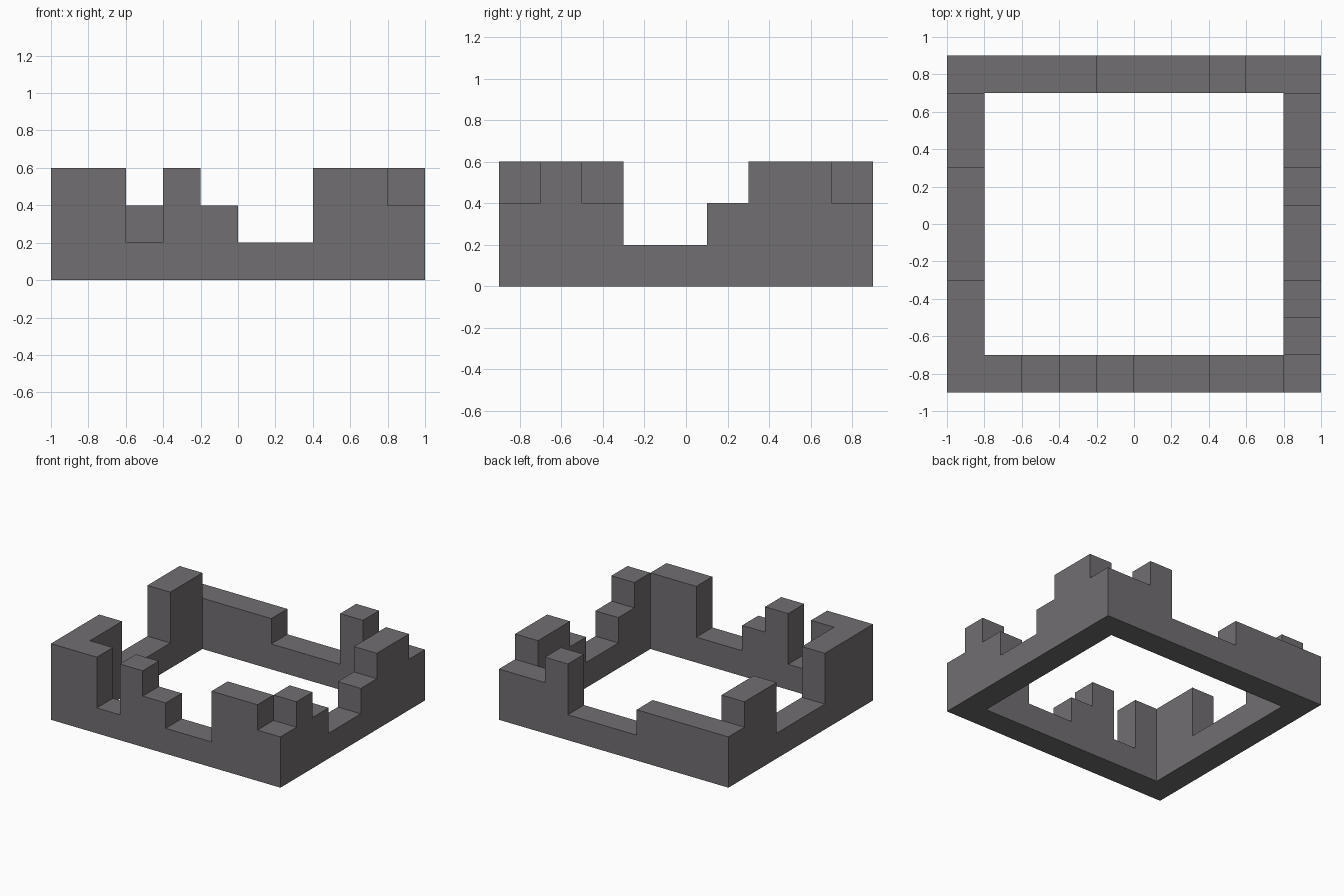
import bpy
import bmesh
from mathutils import Vector

cube = bpy.data.objects.get("Cube")
if cube:
    bpy.data.objects.remove(cube, do_unlink=True)

UNIT = 0.2
NX, NY = 10, 9

# Wall heights in blocks: front and back run along +x, sides run along +y between the corners
FRONT = "3313211332"
BACK = "2222111322"
LEFT_SIDE = "3211233"    # +x wall
RIGHT_SIDE = "3311133"   # -x wall

heights = {}
for i in range(NX):
    heights[i, 0] = int(FRONT[i])
    heights[i, NY - 1] = int(BACK[i])
for j in range(1, NY - 1):
    heights[0, j] = int(RIGHT_SIDE[j - 1])
    heights[NX - 1, j] = int(LEFT_SIDE[j - 1])

blocks = {(i, j, k) for (i, j), h in heights.items() for k in range(h)}

# Stone material
stone = bpy.data.materials.new("dark grey stone")
stone.use_nodes = True
colour = (0.165, 0.158, 0.164, 1.0)
stone.diffuse_color = colour
shader = next(n for n in stone.node_tree.nodes if n.type == 'BSDF_PRINCIPLED')
shader.inputs["Base Color"].default_value = colour
shader.inputs["Roughness"].default_value = 0.9

# Crumbling wall ring: one closed shell made of the exposed block sides
bm = bmesh.new()
offset = Vector((NX / 2, NY / 2, 0))
for block in blocks:
    centre = Vector(block) + Vector((0.5, 0.5, 0.5)) - offset
    for axis in range(3):
        for sign in (-1, 1):
            beside = list(block)
            beside[axis] += sign
            if tuple(beside) in blocks:
                continue
            normal, u = Vector(), Vector()
            normal[axis] = sign
            u[(axis + 1) % 3] = 1
            v = normal.cross(u)
            corners = [-u - v, u - v, u + v, -u + v]
            bm.faces.new([bm.verts.new((centre + (normal + c) / 2) * UNIT) for c in corners])
bmesh.ops.remove_doubles(bm, verts=bm.verts[:], dist=0.001)

# Merge flat runs, leaving the hollow underside as blocks
edges = [e for e in bm.edges if any(v.co.z > 0.01 for v in e.verts)]
bmesh.ops.dissolve_limit(bm, angle_limit=0.01, verts=[v for v in bm.verts if v.co.z > 0.01],
                         edges=edges)

mesh = bpy.data.meshes.new("ruined_wall_ring")
bm.to_mesh(mesh)
bm.free()
mesh.materials.append(stone)
ring = bpy.data.objects.new("ruined_wall_ring", mesh)
bpy.context.scene.collection.objects.link(ring)
